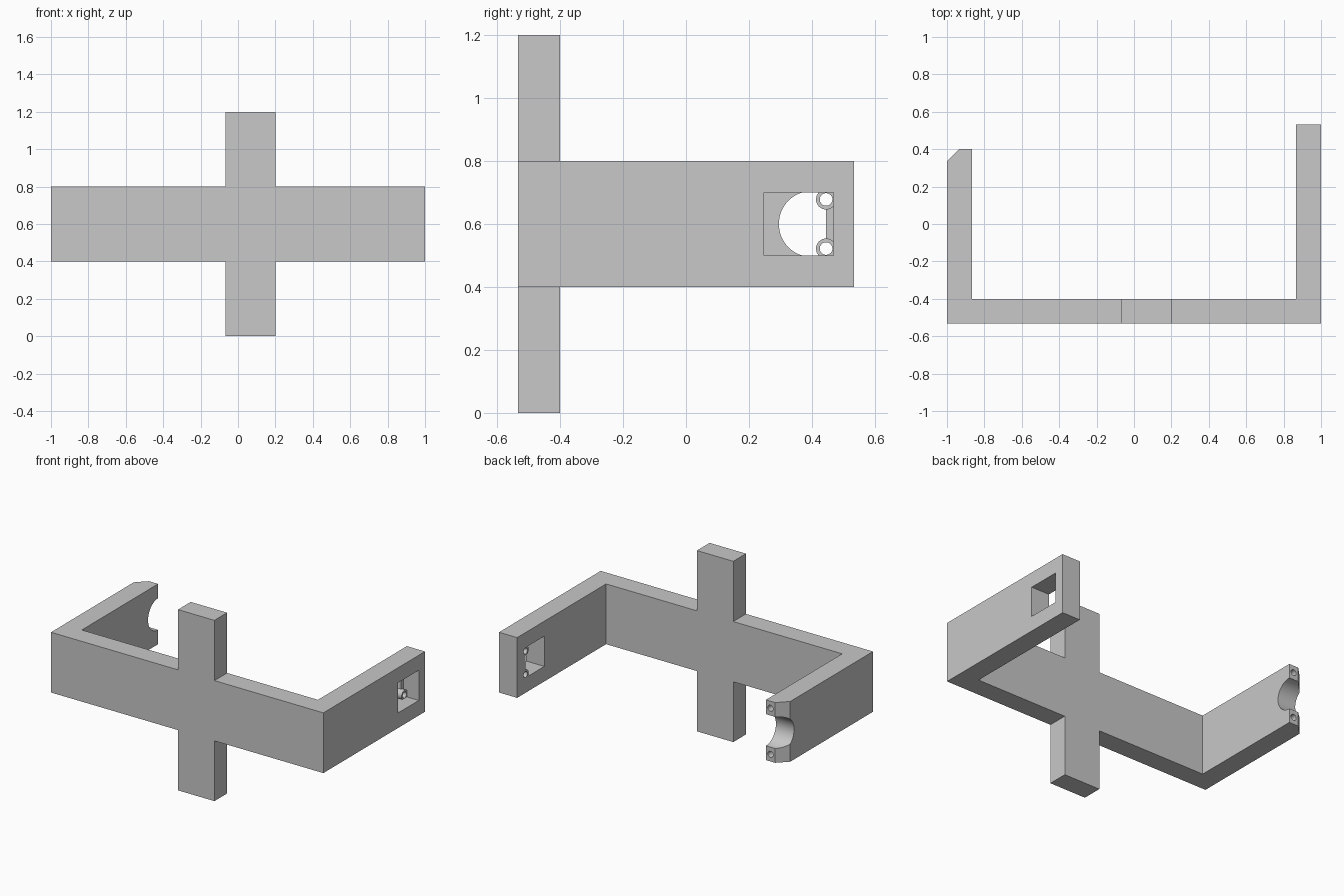
import bpy
import bmesh
from math import pi, radians
from mathutils import Matrix, Vector

cube = bpy.data.objects.get("Cube")
if cube:
    bpy.data.objects.remove(cube, do_unlink=True)

grey = bpy.data.materials.new("plain grey")
grey.use_nodes = True
colour = (0.58, 0.58, 0.58, 1)
grey.diffuse_color = colour
grey.node_tree.nodes["Principled BSDF"].inputs["Base Color"].default_value = colour


def make_object(name, bm):
    bmesh.ops.recalc_face_normals(bm, faces=bm.faces)
    mesh = bpy.data.meshes.new(name)
    bm.to_mesh(mesh)
    bm.free()
    mesh.materials.append(grey)
    obj = bpy.data.objects.new(name, mesh)
    bpy.context.collection.objects.link(obj)
    return obj


def prism(name, outline, bottom, top):
    """Extrude an outline in x and y upwards."""
    bm = bmesh.new()
    face = bm.faces.new([bm.verts.new((x, y, bottom)) for x, y in outline])
    result = bmesh.ops.extrude_face_region(bm, geom=[face])
    verts = [v for v in result["geom"] if isinstance(v, bmesh.types.BMVert)]
    bmesh.ops.translate(bm, vec=(0, 0, top - bottom), verts=verts)
    return make_object(name, bm)


def box(name, x, y, z):
    corners = [(x[0], y[0]), (x[1], y[0]), (x[1], y[1]), (x[0], y[1])]
    return prism(name, corners, *z)


def cylinder(name, start, end, radius, sides):
    start, end = Vector(start), Vector(end)
    axis = end - start
    turn = axis.to_track_quat("Z", "Y").to_matrix().to_4x4()
    bm = bmesh.new()
    bmesh.ops.create_cone(bm, cap_ends=True, segments=sides, radius1=radius,
                          radius2=radius, depth=axis.length,
                          matrix=Matrix.Translation((start + end) / 2) @ turn)
    return make_object(name, bm)


def combine(target, part, operation):
    """Apply a boolean and discard the helper part."""
    mod = target.modifiers.new(part.name, "BOOLEAN")
    mod.operation = operation
    mod.solver = "EXACT"
    mod.object = part
    bpy.context.view_layer.objects.active = target
    bpy.ops.object.modifier_apply(modifier=mod.name)
    bpy.data.objects.remove(part, do_unlink=True)


# U-shaped band: front wall, long left arm, short right arm with a chamfered tip
frame = prism("bracket_frame", [
    (-1, -0.533), (1, -0.533), (1, 0.533), (0.867, 0.533), (0.867, -0.4),
    (-0.867, -0.4), (-0.867, 0.4), (-0.935, 0.4), (-1, 0.335)], 0.4, 0.8)

# Upright bar crossing the front wall
combine(frame, box("upright", (-0.067, 0.2), (-0.533, -0.4), (0, 1.2)), "UNION")

# Window through the left arm
combine(frame, box("window", (0.8, 1.1), (0.248, 0.468), (0.5, 0.7)), "DIFFERENCE")

# Thin lip and two hollow screw bosses on the inner side of the window
combine(frame, box("lip", (0.867, 0.887), (0.445, 0.49), (0.49, 0.71)), "UNION")
for z in (0.522, 0.678):
    combine(frame, cylinder("boss", (0.867, 0.445, z), (0.912, 0.445, z),
                            0.032, 32), "UNION")
for z in (0.522, 0.678):
    combine(frame, cylinder("boss_hole", (0.8, 0.445, z), (0.95, 0.445, z),
                            0.02, 32), "DIFFERENCE")

# Round notch and two screw holes in the tip of the right arm
combine(frame, cylinder("notch", (-1.1, 0.4, 0.6), (-0.8, 0.4, 0.6),
                        0.105, 64), "DIFFERENCE")
for z in (0.447, 0.753):
    combine(frame, cylinder("tip_hole", (-0.9, 0.27, z), (-0.9, 0.45, z),
                            0.02, 32), "DIFFERENCE")

# Smooth the round surfaces, keep the corners crisp
for obj in bpy.context.selected_objects:
    obj.select_set(False)
frame.select_set(True)
bpy.context.view_layer.objects.active = frame
bpy.ops.object.shade_smooth_by_angle(angle=radians(30))
